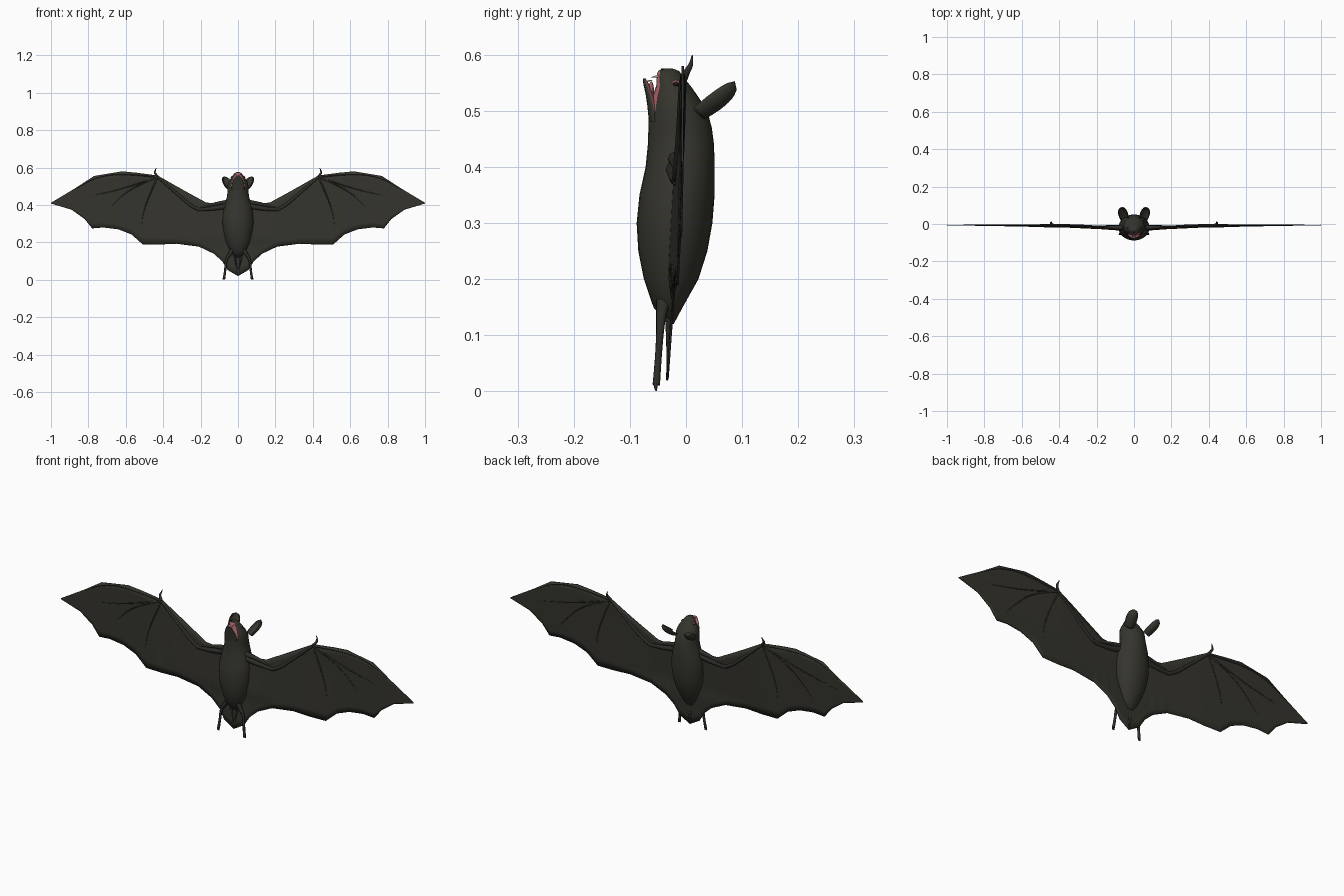
import bpy, bmesh, math
from mathutils import Vector

cube = bpy.data.objects.get("Cube")
if cube:
    bpy.data.objects.remove(cube, do_unlink=True)


def material(name, rgb):
    m = bpy.data.materials.new(name)
    m.use_nodes = True
    m.diffuse_color = (*rgb, 1)
    m.node_tree.nodes["Principled BSDF"].inputs["Base Color"].default_value = (*rgb, 1)
    return m


FUR = material("dark fur", (0.036, 0.035, 0.027))
SKIN = material("wing skin", (0.035, 0.034, 0.026))
BONE = material("dark limb skin", (0.027, 0.026, 0.021))
PINK = material("mouth pink", (0.42, 0.13, 0.15))
WHITE = material("tooth white", (0.6, 0.57, 0.5))
BLACK = material("eye black", (0.01, 0.01, 0.01))


def finish(obj, angle=60):
    bpy.ops.object.select_all(action='DESELECT')
    obj.select_set(True)
    bpy.context.view_layer.objects.active = obj
    bpy.ops.object.shade_smooth_by_angle(angle=math.radians(angle))
    return obj


def grid_mesh(name, rows, mats, closed=False, caps=False):
    """Skin a list of equal-length point rows with quads."""
    bm = bmesh.new()
    vs = [[bm.verts.new(p) for p in row] for row in rows]
    n = len(vs[0])
    for a, b in zip(vs, vs[1:]):
        for i in range(n if closed else n - 1):
            j = (i + 1) % n
            bm.faces.new((a[i], a[j], b[j], b[i]))
    if caps:
        bm.faces.new(vs[0][::-1])
        bm.faces.new(vs[-1])
    bmesh.ops.remove_doubles(bm, verts=bm.verts, dist=0.0002)
    bmesh.ops.recalc_face_normals(bm, faces=bm.faces)
    me = bpy.data.meshes.new(name)
    bm.to_mesh(me)
    bm.free()
    for m in mats:
        me.materials.append(m)
    obj = bpy.data.objects.new(name, me)
    bpy.context.collection.objects.link(obj)
    return finish(obj)


def loft(name, rings, mats, n=28):
    """Rings are (z, front y, back y, half width)."""
    rows = []
    for z, f, b, w in rings:
        rows.append([(w * math.cos(t), (f + b) / 2 + (b - f) / 2 * math.sin(t), z)
                     for t in (math.tau * i / n for i in range(n))])
    return grid_mesh(name, rows, mats, True, True)


def tube(name, pts, radii, mat, kind='NURBS'):
    cu = bpy.data.curves.new(name, 'CURVE')
    cu.dimensions = '3D'
    cu.bevel_depth = 1
    cu.bevel_resolution = 2
    cu.use_fill_caps = True
    sp = cu.splines.new(kind)
    sp.points.add(len(pts) - 1)
    for p, co, r in zip(sp.points, pts, radii):
        p.co = (*co, 1)
        p.radius = r
    if kind == 'NURBS':
        sp.order_u = 3
        sp.use_endpoint_u = True
        sp.resolution_u = 6
    cu.materials.append(mat)
    obj = bpy.data.objects.new(name, cu)
    bpy.context.collection.objects.link(obj)
    bpy.ops.object.select_all(action='DESELECT')
    obj.select_set(True)
    bpy.context.view_layer.objects.active = obj
    bpy.ops.object.convert(target='MESH')
    return finish(bpy.context.object)


def ball(name, loc, scale, mat):
    bpy.ops.mesh.primitive_uv_sphere_add(segments=16, ring_count=10, radius=1, location=loc)
    obj = bpy.context.object
    obj.name = name
    obj.scale = scale
    obj.data.materials.append(mat)
    return finish(obj)


# Furry body, neck and snout
body = loft("body", [
    (.12, -.034, -.022, .015), (.15, -.058, -.006, .04), (.2, -.075, .022, .062),
    (.25, -.085, .038, .076), (.3, -.088, .047, .083), (.35, -.083, .051, .082),
    (.4, -.072, .051, .073), (.44, -.068, .05, .06), (.47, -.067, .046, .056),
    (.5, -.066, .038, .057), (.525, -.06, .022, .05), (.545, -.053, .008, .037),
    (.56, -.053, -.005, .027), (.571, -.05, -.012, .017), (.576, -.04, -.025, .006)],
    [FUR, PINK])
# Palate on the front of the snout
for f in body.data.polygons:
    if .51 < f.center.z < .567 and f.normal.y < -.75:
        f.material_index = 1

# Lower jaw with pink inner side
jaw = loft("lower_jaw", [
    (.48, -.066, -.045, .034), (.51, -.069, -.052, .033), (.53, -.072, -.059, .027),
    (.548, -.076, -.066, .017), (.558, -.077, -.072, .007)], [FUR, PINK])
for f in jaw.data.polygons:
    if f.normal.y > .4:
        f.material_index = 1

# Wing membrane outline as upper and lower edges (x, z)
TOP = [(0, .4), (.08, .405), (.17, .413), (.28, .473), (.43, .558), (.545, .573),
       (.62, .58), (.77, .555), (.87, .49), (1, .412)]
LOW = [(0, .02), (.055, .052), (.085, .1), (.13, .14), (.21, .178), (.33, .193), (.42, .189),
       (.51, .19), (.57, .243), (.64, .27), (.72, .28), (.78, .275), (.82, .325),
       (.89, .375), (1, .408)]


def edge(profile, x):
    for (a, za), (b, zb) in zip(profile, profile[1:]):
        if x <= b:
            return za + (zb - za) * (x - a) / (b - a)
    return profile[-1][1]


def wing_y(x, z):
    return -.006 - .028 * max(0, .5 - z) / .48 * (1 - x) - .01 * max(0, 1 - x / .4) * (z > .2)


xs = sorted({p[0] for p in TOP + LOW} | {i / 50 for i in range(51)})
rows = [[(x, wing_y(x, z), z) for z in
         (edge(LOW, x) + (edge(TOP, x) - edge(LOW, x)) * k / 10 for k in range(11))] for x in xs]
wing = grid_mesh("wing_membrane", rows, [SKIN])
mirror = wing.modifiers.new("both sides", 'MIRROR')
mirror.use_clip = True
thick = wing.modifiers.new("thickness", 'SOLIDIFY')
thick.thickness = .004
thick.offset = 0

WRIST = (.43, .55)
FINGERS = {
    "leading_finger": [WRIST, (.62, .572), (.77, .546), (.87, .483), (.99, .411)],
    "second_finger": [WRIST, (.6, .49), (.78, .45), (.98, .41)],
    "third_finger": [WRIST, (.58, .49), (.69, .38), (.78, .28)],
    "fourth_finger": [WRIST, (.49, .42), (.52, .3), (.51, .195)],
}

for side, s in (("left", 1), ("right", -1)):
    def on_wing(x, z, dy=0):
        return (s * x, wing_y(x, z) + dy, z)

    # Arm bones
    tube(side + "_upper_arm", [on_wing(.05, .4), on_wing(.12, .377), on_wing(.22, .376)],
         [.017, .012, .009], BONE)
    tube(side + "_forearm", [on_wing(.2, .373), on_wing(.24, .385), on_wing(.32, .455),
                             on_wing(*WRIST)], [.008, .01, .008, .007], BONE)
    tube(side + "_shoulder_fold", [on_wing(.05, .415), on_wing(.13, .408), on_wing(.2, .385)],
         [.014, .009, .004], BONE)
    # Finger bones, mostly buried in the membrane
    for name, path in FINGERS.items():
        n = len(path)
        tube(side + "_" + name, [on_wing(*p) for p in path],
             [.005 - .0035 * i / (n - 1) for i in range(n)], BONE)
    # Thumb claw
    tube(side + "_thumb", [(s * .43, -.006, .552), (s * .447, .002, .572), (s * .443, .01, .583),
                           (s * .437, .011, .599)], [.007, .006, .004, .001], BONE)

    # Legs, feet and toes
    tube(side + "_leg", [(s * .03, -.04, .16), (s * .042, -.044, .14), (s * .064, -.046, .11),
                         (s * .068, -.05, .05), (s * .074, -.053, .012)],
         [.014, .01, .007, .006, .007], BONE)
    for k in (-1, 0, 1):
        tube(side + "_toe", [(s * .074, -.053, .02), (s * (.075 + k * .004), -.055, .01),
                             (s * (.075 + k * .005), -.053, .001)], [.005, .004, .0015], BONE)
    # Tail membrane rib
    tube(side + "_tail_rib", [(s * .02, -.032, .14), (s * .008, -.03, .08), (0, -.033, .022)],
         [.006, .004, .002], BONE)

    # Cupped ear
    base, tip = Vector((s * .047, .022, .502)), Vector((s * .07, .087, .553))
    axis = (tip - base).normalized()
    back = Vector((s * .35, .55, -.75))
    back = (back - axis * back.dot(axis)).normalized()
    across = axis.cross(back)
    ear_rows = []
    for i in range(11):
        t = i / 10
        w = .028 * math.sqrt(max(0, 1 - t ** 2.2)) * (.8 + .5 * t)
        centre = base.lerp(tip, t)
        ear_rows.append([centre + across * w * math.cos(a) + back * w * .9 * math.sin(a)
                         for a in (math.pi * j / 12 for j in range(13))])
    ear = grid_mesh(side + "_ear", ear_rows, [FUR])
    shell = ear.modifiers.new("thickness", 'SOLIDIFY')
    shell.thickness = .004

    # Eye, nostril and teeth
    ball(side + "_eye", (s * .034, -.018, .548), (.005, .006, .005), BLACK)
    ball(side + "_eye_rim", (s * .032, -.018, .549), (.005, .0075, .006), PINK)
    ball(side + "_nostril", (s * .006, -.042, .574), (.003, .003, .002), BLACK)
    tube(side + "_upper_fang", [(s * .011, -.05, .562), (s * .011, -.062, .56)],
         [.0025, .0005], WHITE, 'POLY')
    tube(side + "_lower_fang", [(s * .008, -.072, .552), (s * .008, -.06, .555)],
         [.002, .0005], WHITE, 'POLY')

# Tongue
ball("tongue", (0, -.062, .535), (.012, .005, .018), PINK)
